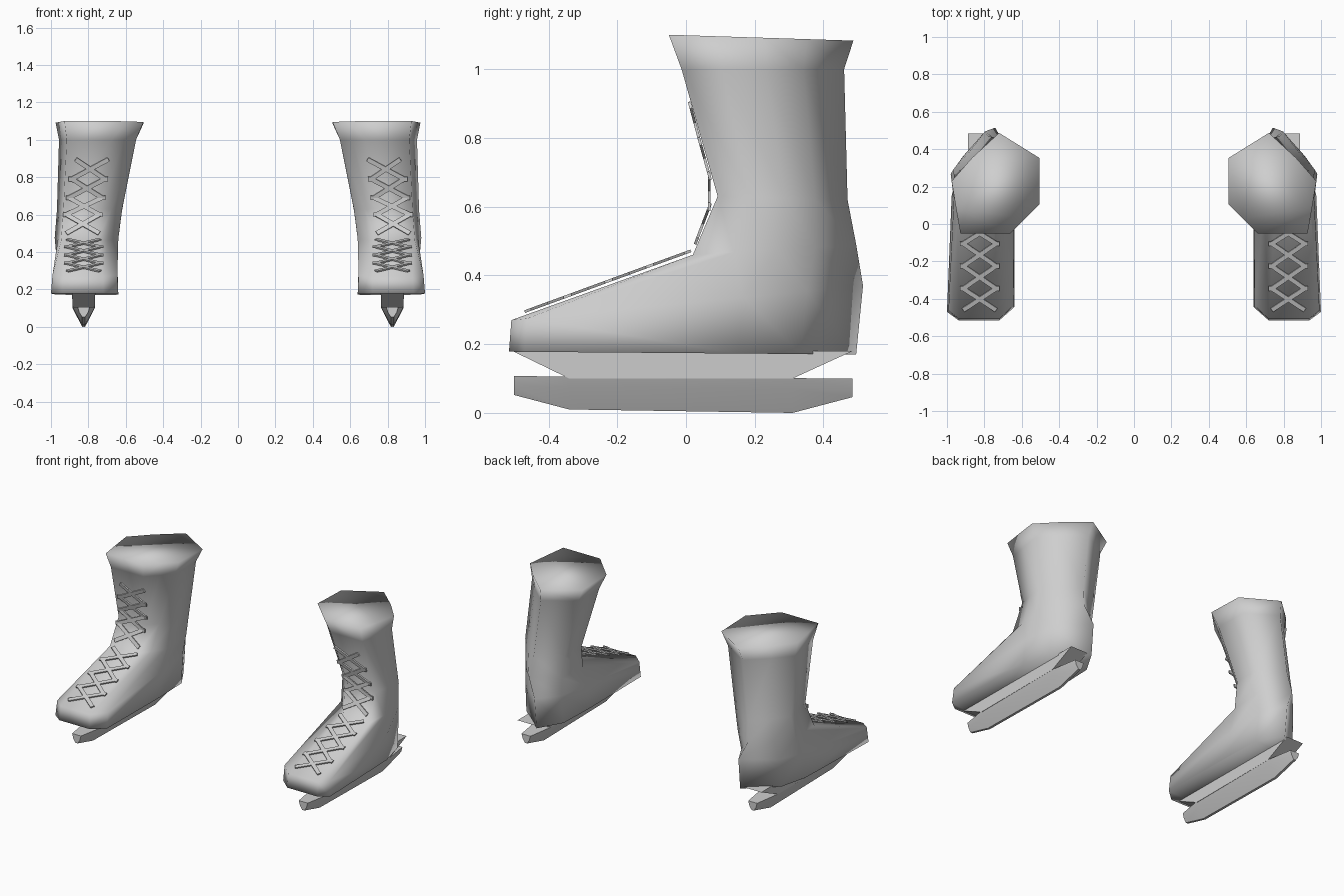
import bpy, bmesh
from mathutils import Vector

if "Cube" in bpy.data.objects:
    bpy.data.objects.remove(bpy.data.objects["Cube"], do_unlink=True)

grey = bpy.data.materials.new("light grey")
grey.use_nodes = True
grey.diffuse_color = (0.62, 0.62, 0.62, 1)
grey.node_tree.nodes["Principled BSDF"].inputs["Base Color"].default_value = (0.62, 0.62, 0.62, 1)


def finish(bm, name, side, smooth):
    """Turn a left-hand bmesh into an object on the given side."""
    for v in bm.verts:
        v.co.x *= side
    bmesh.ops.recalc_face_normals(bm, faces=bm.faces[:])
    for f in bm.faces:
        f.smooth = smooth
    me = bpy.data.meshes.new(name)
    bm.to_mesh(me)
    bm.free()
    me.materials.append(grey)
    ob = bpy.data.objects.new(name, me)
    bpy.context.collection.objects.link(ob)
    return ob


def loft(bm, rings):
    """Skin a list of equal point rings and cap both ends."""
    loops = [[bm.verts.new(p) for p in ring] for ring in rings]
    n = len(loops[0])
    for a, b in zip(loops, loops[1:]):
        for i in range(n):
            j = (i + 1) % n
            bm.faces.new((a[i], a[j], b[j], b[i]))
    bm.faces.new(loops[0])
    bm.faces.new(loops[-1])


# Outlines: u runs inner to outer side, v runs front to back
FOOT = [(.83, 0), (.22, 0), (0, .07), (0, .6), (.03, .85), (.28, 1), (.8, .84), (.93, .66), (1, .045)]
SHAFT = [(.9, 0), (.33, 0), (.16, .15), (0, .29), (0, .75), (.46, 1), (.77, .75), (1, .52), (.95, .25)]

# Outline, inner x, outer x, front y, back y, front z, back z
BOOT_RINGS = [
    (FOOT, .64, 1.0, -.515, .495, .178, .17),
    (FOOT, .645, .992, -.508, .515, .27, .37),
    (SHAFT, .64, .98, .02, .495, .46, .49),
    (SHAFT, .62, .968, .092, .47, .63, .62),
    (SHAFT, .545, .957, -.013, .46, 1.0, 1.0),
    (SHAFT, .505, .975, -.05, .487, 1.1, 1.083),
]


def boot(side, label):
    bm = bmesh.new()
    loft(bm, [[(x0 + u * (x1 - x0), y0 + v * (y1 - y0), z0 + v * (z1 - z0)) for u, v in shape]
              for shape, x0, x1, y0, y1, z0, z1 in BOOT_RINGS])
    finish(bm, label + "_boot", side, True)


BX = .825  # centre line of the blade


def blade(side, label):
    # Holder tapering down from the sole
    bm = bmesh.new()
    loft(bm, [[(BX - w, y0, z), (BX + w, y0, z), (BX + w, y1, z), (BX - w, y1, z)]
              for w, y0, y1, z in ((.062, -.505, .485, .18), (.06, -.34, .31, .1))])
    finish(bm, label + "_blade_holder", side, False)

    # Runner: wedge sections along the length (y, half width, top, bottom)
    bm = bmesh.new()
    loft(bm, [[(BX - w, y, top), (BX + w, y, top), (BX + .75 * w, y, top - .03),
               (BX + .008, y, low), (BX - .008, y, low), (BX - .75 * w, y, top - .03)]
              for y, w, top, low in ((-.5, .032, .107, .052), (-.34, .06, .106, .01),
                                     (.31, .06, .101, 0), (.485, .032, .1, .046))])
    ob = finish(bm, label + "_blade", side, True)
    bpy.ops.object.select_all(action='DESELECT')
    bpy.context.view_layer.objects.active = ob
    ob.select_set(True)
    bpy.ops.object.shade_smooth_by_angle(angle=.7)


def strip(bm, a, b, normal, width=.024, thick=.008):
    """Thin flat lace between two points."""
    a, b = Vector(a), Vector(b)
    across = normal.cross(b - a).normalized() * width / 2
    up = normal * thick / 2
    loft(bm, [[p - across - up, p + across - up, p + across + up, p - across + up] for p in (a, b)])


# Lace rows up the tongue: centre x, y, z
FOOT_ROWS = [(.825, -.46, .298), (.825, -.345, .34), (.825, -.225, .384),
             (.825, -.105, .428), (.825, .005, .468)]
SHAFT_ROWS = [(.83, .03, .5), (.83, .068, .6), (.815, .068, .69), (.80, .04, .79), (.78, .012, .895)]


def laces(side, label):
    bm = bmesh.new()
    half = .088
    for rows in (FOOT_ROWS, SHAFT_ROWS):
        for k, (r0, r1) in enumerate(zip(rows, rows[1:])):
            r0, r1 = Vector(r0), Vector(r1)
            slope = (r1 - r0)
            normal = Vector((0, -slope.z, slope.y)).normalized()
            for s in (1, -1):
                off = Vector((s * half, 0, 0))
                strip(bm, r0 - off, r1 + off, normal)
                # Short loop where two crossings meet at an eyelet
                if k:
                    strip(bm, r0 + off * .75, r0 + off * 1.2, normal)
    finish(bm, label + "_laces", side, False)


for side, label in ((1, "left"), (-1, "right")):
    boot(side, label)
    blade(side, label)
    laces(side, label)
